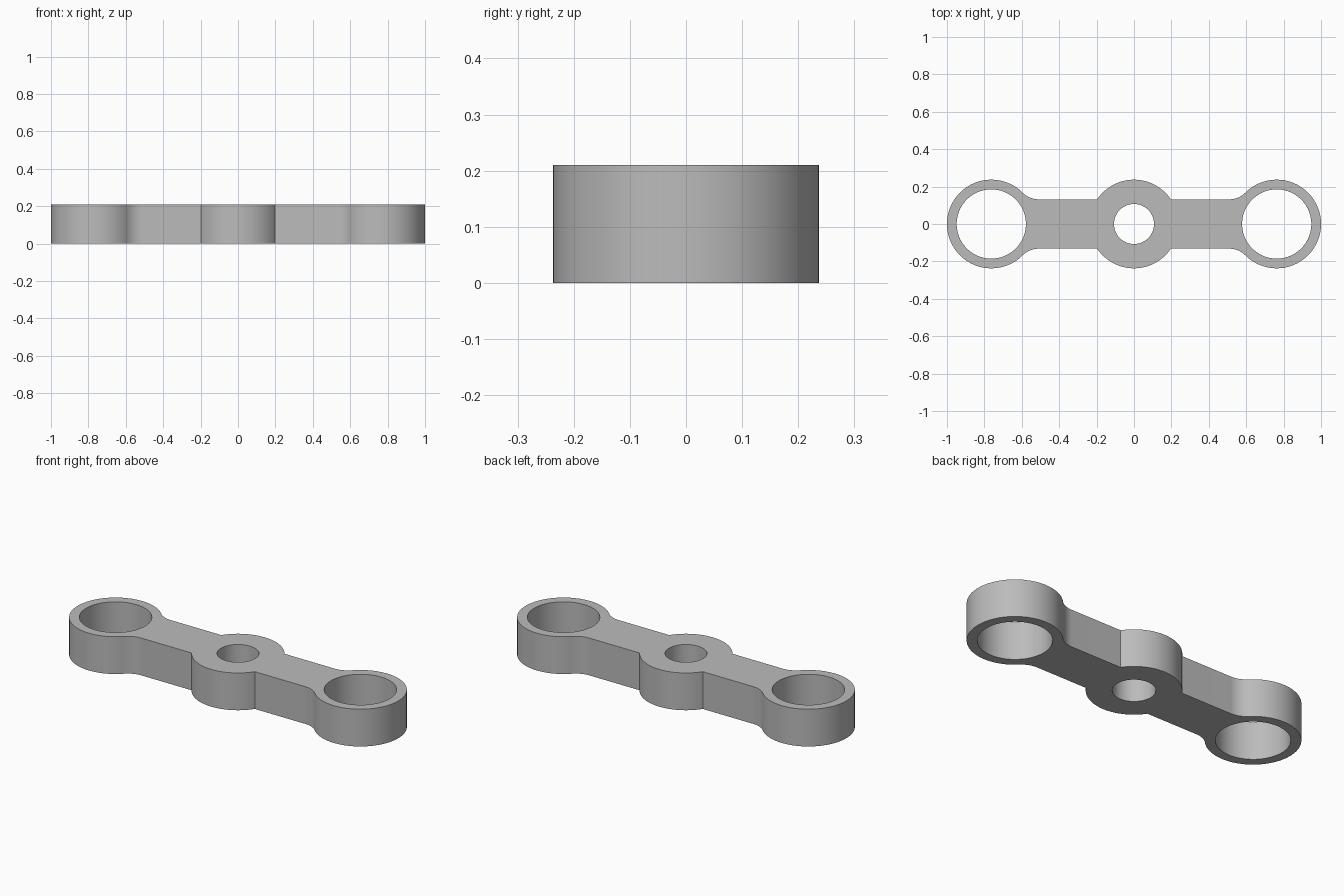
import bpy
import bmesh
from math import sin, cos, pi, asin, sqrt, atan2, radians

if "Cube" in bpy.data.objects:
    bpy.data.objects.remove(bpy.data.objects["Cube"], do_unlink=True)

HEIGHT = 0.21
BOSS_R = 0.237            # outer radius of all three bosses
END_X = 1 - BOSS_R        # centre of each end ring
ARM_Y = 0.132             # half width of the arms
FILLET = 0.12
END_HOLE, MID_HOLE = 0.185, 0.107


def arc(cx, cy, r, a0, a1, n):
    return [(cx + r * cos(a0 + (a1 - a0) * i / n),
             cy + r * sin(a0 + (a1 - a0) * i / n)) for i in range(n + 1)]


def circle(cx, r, n=96):
    return arc(cx, 0, r, 0, 2 * pi, n)[:-1]


# Quarter outline: middle boss, arm, fillet, end ring
fillet_y = ARM_Y + FILLET
fillet_x = END_X - sqrt((BOSS_R + FILLET) ** 2 - fillet_y ** 2)
touch = atan2(fillet_y, fillet_x - END_X)
quarter = arc(0, 0, BOSS_R, pi / 2, asin(ARM_Y / BOSS_R), 20)
quarter += arc(fillet_x, fillet_y, FILLET, -pi / 2, touch - pi, 12)
quarter += arc(END_X, 0, BOSS_R, touch, 0, 40)[1:]

# Mirror the quarter into the closed outline
half = quarter + [(x, -y) for x, y in reversed(quarter[:-1])]
outline = half + [(-x, y) for x, y in reversed(half[1:-1])]

# Filled and extruded profile with three through holes
curve = bpy.data.curves.new("link_plate", "CURVE")
curve.dimensions = "2D"
curve.fill_mode = "BOTH"
curve.extrude = HEIGHT / 2
for loop in (outline, circle(0, MID_HOLE), circle(END_X, END_HOLE), circle(-END_X, END_HOLE)):
    spline = curve.splines.new("POLY")
    spline.points.add(len(loop) - 1)
    for point, (x, y) in zip(spline.points, loop):
        point.co = (x, y, 0, 1)
    spline.use_cyclic_u = True

plate = bpy.data.objects.new("link_plate", curve)
bpy.context.collection.objects.link(plate)
bpy.ops.object.select_all(action="DESELECT")
plate.select_set(True)
bpy.context.view_layer.objects.active = plate
bpy.ops.object.convert(target="MESH")
plate = bpy.context.object

# Weld the walls to the caps and stand the plate on the ground
bm = bmesh.new()
bm.from_mesh(plate.data)
bmesh.ops.remove_doubles(bm, verts=bm.verts, dist=0.0001)
bmesh.ops.translate(bm, verts=bm.verts, vec=(0, 0, HEIGHT / 2))
bmesh.ops.recalc_face_normals(bm, faces=bm.faces)
bm.to_mesh(plate.data)
bm.free()
bpy.ops.object.shade_smooth_by_angle(angle=radians(30))

# Plain grey metal
grey = bpy.data.materials.new("plain_grey")
grey.use_nodes = True
colour = (0.5, 0.5, 0.5, 1)
grey.diffuse_color = colour
grey.node_tree.nodes["Principled BSDF"].inputs["Base Color"].default_value = colour
plate.data.materials.clear()
plate.data.materials.append(grey)
